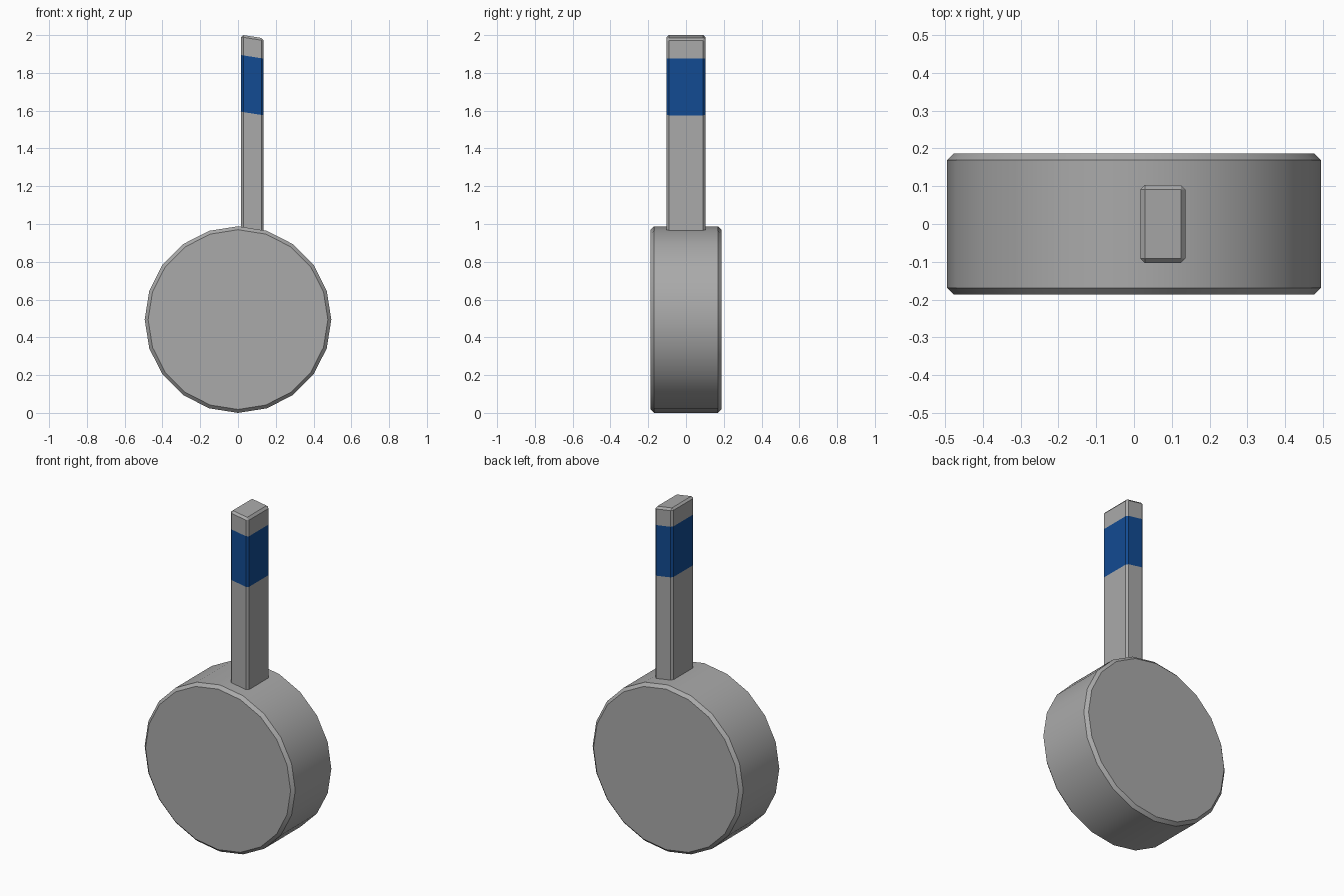
import bpy, bmesh, math
from mathutils import Matrix, Vector

cube = bpy.data.objects.get("Cube")
if cube:
    bpy.data.objects.remove(cube)


def material(name, color):
    m = bpy.data.materials.new(name)
    m.use_nodes = True
    m.diffuse_color = (*color, 1)
    m.node_tree.nodes["Principled BSDF"].inputs["Base Color"].default_value = (*color, 1)
    return m


def finish(bm, name, mats):
    bmesh.ops.recalc_face_normals(bm, faces=bm.faces)
    mesh = bpy.data.meshes.new(name)
    bm.to_mesh(mesh)
    bm.free()
    obj = bpy.data.objects.new(name, mesh)
    bpy.context.collection.objects.link(obj)
    for m in mats:
        mesh.materials.append(m)
    bpy.ops.object.select_all(action="DESELECT")
    obj.select_set(True)
    bpy.context.view_layer.objects.active = obj
    bpy.ops.object.shade_smooth_by_angle(angle=math.radians(30))
    return obj


grey = material("grey", (0.4, 0.4, 0.4))
blue = material("blue", (0.006, 0.07, 0.29))

RADIUS, DEPTH, SIDES = 0.494, 0.374, 20

# Round drum lying on its side, with chamfered rims
bm = bmesh.new()
bmesh.ops.create_cone(bm, cap_ends=True, segments=SIDES, radius1=RADIUS, radius2=RADIUS,
                      depth=DEPTH, matrix=Matrix.Rotation(math.pi / 2, 4, "X"))
bmesh.ops.translate(bm, verts=bm.verts, vec=(0, 0, RADIUS))
rims = [e for e in bm.edges if abs(e.verts[0].co.y - e.verts[1].co.y) < 0.01]
bmesh.ops.bevel(bm, geom=rims, offset=0.018, segments=1, affect="EDGES")
finish(bm, "drum", [grey])

# Handle rising from one side face of the drum, its ends parallel to that face
slope = math.tan(math.pi / SIDES)
center_x = RADIUS * math.sin(2 * math.pi / SIDES) / 2
bottom, top = 0.93, 1.9925
band_low, band_high = 1.585, 1.885
bm = bmesh.new()
bmesh.ops.create_cube(bm, size=1)
bmesh.ops.scale(bm, verts=bm.verts, vec=(0.119, 0.206, top - bottom))
bmesh.ops.translate(bm, verts=bm.verts, vec=(center_x, 0, (top + bottom) / 2))
edges = [e for e in bm.edges if max(v.co.z for v in e.verts) > top - 0.01]
bmesh.ops.bevel(bm, geom=edges, offset=0.012, segments=1, affect="EDGES")

# Coloured band cut into the handle
for z in (band_low, band_high):
    bmesh.ops.bisect_plane(bm, geom=bm.verts[:] + bm.edges[:] + bm.faces[:],
                           plane_co=(0, 0, z), plane_no=(0, 0, 1))
for f in bm.faces:
    if band_low < f.calc_center_median().z < band_high:
        f.material_index = 1

# Shear the handle to follow the slope
for v in bm.verts:
    v.co += Vector((0, 0, -slope * (v.co.x - center_x)))
finish(bm, "handle", [grey, blue])
